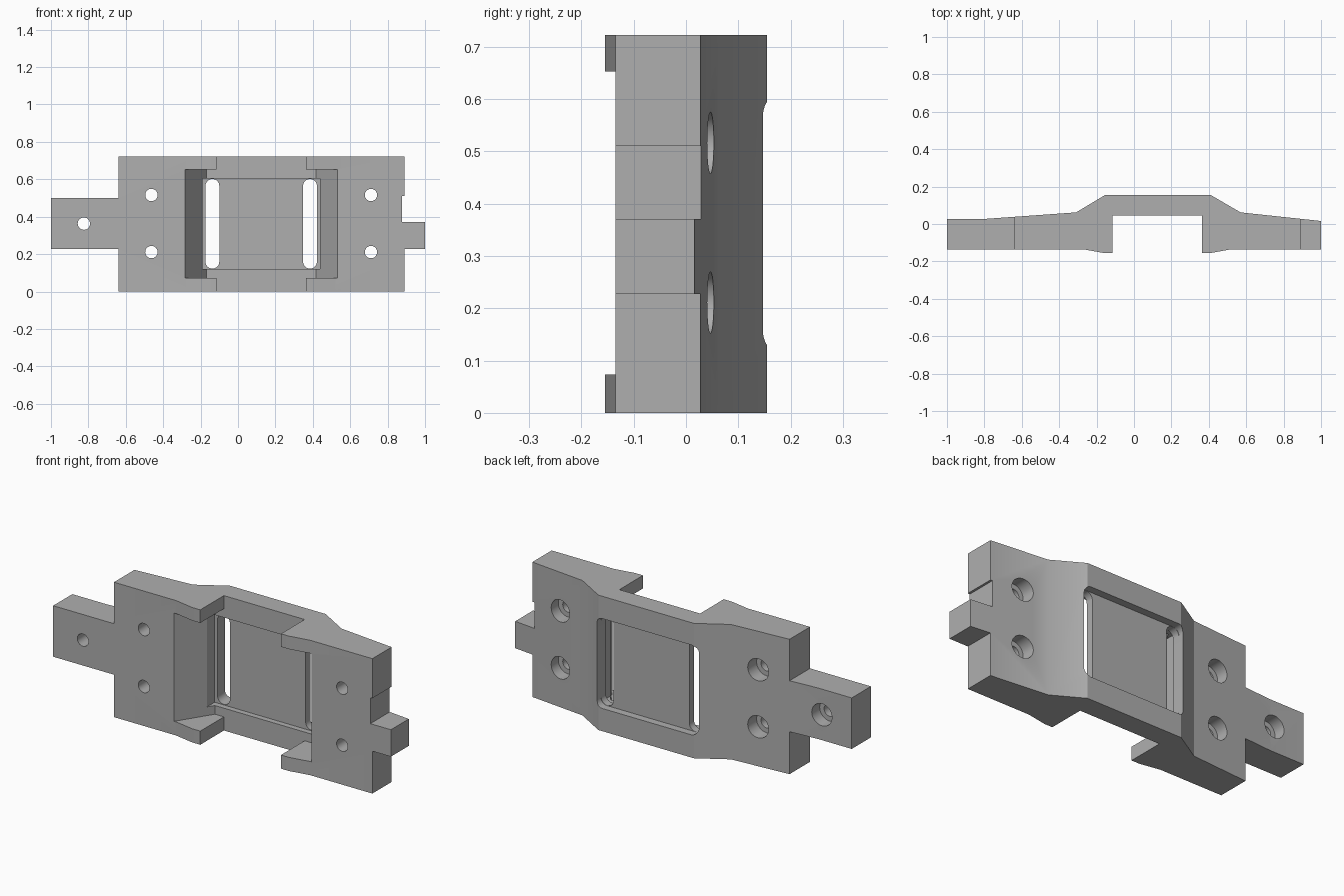
import bpy, bmesh
from math import sin, cos, pi, radians

cube = bpy.data.objects.get("Cube")
if cube:
    bpy.data.objects.remove(cube, do_unlink=True)

HEIGHT = 0.722
MID_X = 0.124          # centre line of the raised frame
FLOOR = 0.045          # depth of the front channel

grey = bpy.data.materials.new("plain grey")
grey.use_nodes = True
colour = (0.43, 0.43, 0.43, 1)
grey.diffuse_color = colour
grey.node_tree.nodes["Principled BSDF"].inputs["Base Color"].default_value = colour


def prism(name, outline, start, end, axis="Z"):
    """Extrude an outline along z (outline in x, y) or along y (outline in x, z)."""
    bm = bmesh.new()
    place = (lambda a, b, t: (a, b, t)) if axis == "Z" else (lambda a, b, t: (a, t, b))
    face = bm.faces.new([bm.verts.new(place(a, b, start)) for a, b in outline])
    new = bmesh.ops.extrude_face_region(bm, geom=[face])["geom"]
    shift = place(0, 0, end - start)
    bmesh.ops.translate(bm, vec=shift, verts=[g for g in new if isinstance(g, bmesh.types.BMVert)])
    bmesh.ops.recalc_face_normals(bm, faces=bm.faces)
    mesh = bpy.data.meshes.new(name)
    bm.to_mesh(mesh)
    bm.free()
    mesh.materials.append(grey)
    ob = bpy.data.objects.new(name, mesh)
    bpy.context.collection.objects.link(ob)
    return ob


def rounded(x, z, width, height, radius, steps=8):
    """Rounded rectangle centred on x, z; a circle when all sizes match."""
    points = []
    for corner in range(4):
        sx = 1 if corner in (0, 3) else -1
        sz = 1 if corner < 2 else -1
        for i in range(steps + 1):
            angle = (corner + i / steps) * pi / 2
            p = (x + sx * (width / 2 - radius) + radius * cos(angle),
                 z + sz * (height / 2 - radius) + radius * sin(angle))
            if all(abs(p[0] - q[0]) + abs(p[1] - q[1]) > 1e-5 for q in points):
                points.append(p)
    return points


def rect(a0, a1, b0, b1):
    return [(a0, b0), (a1, b0), (a1, b1), (a0, b1)]


# Bracket body: one plan outline extruded upward
body = prism("bracket_body", [
    (-1, 0.027), (-0.8, 0.027), (-0.31, 0.062), (-0.155, 0.155), (0.41, 0.155),
    (0.57, 0.062), (1, 0.016), (1, -0.135), (0.52, -0.135), (0.41, -0.155),
    (0.363, -0.155), (0.363, FLOOR), (-0.115, FLOOR), (-0.115, -0.155),
    (-0.162, -0.155), (-0.272, -0.135), (-1, -0.135)], 0, HEIGHT)


def cut(outline, start, end, axis="Y"):
    cutter = prism("cutter", outline, start, end, axis)
    cutter.hide_render = True
    mod = body.modifiers.new("cut", "BOOLEAN")
    mod.operation, mod.solver, mod.object = "DIFFERENCE", "EXACT", cutter
    bpy.context.view_layer.objects.active = body
    bpy.ops.object.modifier_apply(modifier=mod.name)
    bpy.data.objects.remove(cutter, do_unlink=True)


# End tongues: remove the material above and below them
for low, high in ((-0.1, 0.227), (0.5, 0.8)):
    cut(rect(-1.1, -0.64, low, high), -0.4, 0.4)
    cut(rect(0.89, 1.1, low, high), -0.4, 0.4)
cut(rect(0.878, 1.1, 0.371, 0.51), -0.4, 0.4)
# Restore a flush notch edge by trimming nothing else above the tongue

# Front pocket with sloping side walls
slope = 0.115 / (FLOOR + 0.135)
outer = 0.407 + slope * 0.065
cut([(MID_X - outer, -0.2), (MID_X + outer, -0.2), (MID_X + 0.292, FLOOR),
     (MID_X - 0.292, FLOOR)], 0.073, 0.652, "Z")

# Window: stepped front recess, rounded back recess, two through slots
win_z, win_h = 0.362, 0.485
cut(rect(MID_X - 0.315, MID_X + 0.315, win_z - win_h / 2, win_z + win_h / 2), -0.06, 0.075)
cut(rounded(MID_X, win_z, 0.6, win_h - 0.004, 0.037), 0.115, 0.3)
for side in (-1, 1):
    cut(rounded(MID_X + side * 0.261, win_z, 0.074, win_h - 0.006, 0.0368), 0.02, 0.2)

# Screw holes, counterbored from the back
holes = [(x, z) for x in (-0.463, 0.711) for z in (0.211, 0.516)] + [(-0.824, 0.363)]
for x, z in holes:
    back = 0.027 if x < -0.8 else 0.045
    cut(rounded(x, z, 0.066, 0.066, 0.033), -0.3, 0.3)
    cut(rounded(x, z, 0.118, 0.118, 0.059), back - 0.065, 0.3)

# Crisp edges with smooth hole walls
bpy.ops.object.select_all(action="DESELECT")
body.select_set(True)
bpy.context.view_layer.objects.active = body
bpy.ops.object.shade_smooth_by_angle(angle=radians(25))
